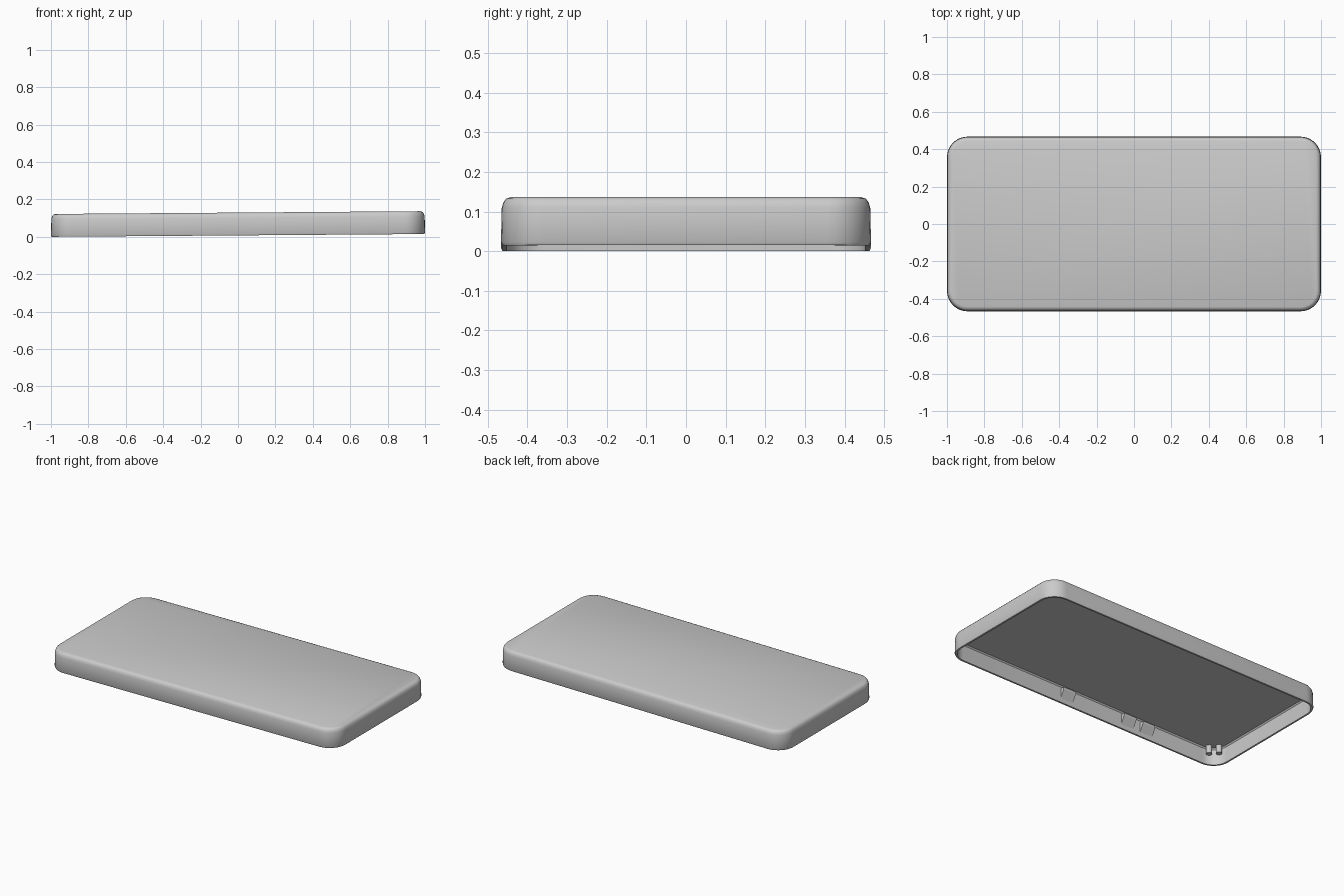
import bpy, bmesh, math

if "Cube" in bpy.data.objects:
    bpy.data.objects.remove(bpy.data.objects["Cube"])

HX, HY, H, WALL = 1.0, 0.467, 0.122, 0.015
CORNER, STEPS = 0.11, 8


def lift(x):
    # the whole cover rises gently towards +x
    return 0.0075 * (x + 1)


def ring(bm, inset, z):
    r = CORNER - inset
    cx, cy = HX - CORNER, HY - CORNER
    verts = []
    for i, (sx, sy) in enumerate([(1, 1), (-1, 1), (-1, -1), (1, -1)]):
        for k in range(STEPS + 1):
            a = math.pi / 2 * (i + k / STEPS)
            x = sx * cx + r * math.cos(a)
            verts.append(bm.verts.new((x, sy * cy + r * math.sin(a), z + lift(x))))
    return verts


def finish(bm, name):
    bmesh.ops.recalc_face_normals(bm, faces=bm.faces)
    me = bpy.data.meshes.new(name)
    bm.to_mesh(me)
    bm.free()
    ob = bpy.data.objects.new(name, me)
    bpy.context.collection.objects.link(ob)
    return ob


# hollow cover: profile (inset, z) from inner ceiling, over the rim, to the outer top
profile = [(0.022, H - WALL), (WALL, H - 0.023), (WALL, 0.0), (0.004, 0.0),
           (0.0, 0.008), (0.002, 0.095), (0.006, 0.109), (0.013, 0.118), (0.024, H)]
bm = bmesh.new()
rings = [ring(bm, *p) for p in profile]
for a, b in zip(rings, rings[1:]):
    n = len(a)
    for i in range(n):
        j = (i + 1) % n
        bm.faces.new((a[i], a[j], b[j], b[i]))
bm.faces.new(rings[0])
bm.faces.new(rings[-1])
cover = finish(bm, "cover_shell")
bpy.context.view_layer.objects.active = cover
cover.select_set(True)
bpy.ops.object.shade_smooth_by_angle(angle=math.radians(35))


# sloped clips on the inside of the front wall
def clip(name, x, width, depth):
    bm = bmesh.new()
    y = -HY + WALL - 0.004
    side = [(y, 0.02), (y + depth, 0.075), (y + depth, 0.09), (y, 0.09)]
    ends = [[bm.verts.new((x + s * width / 2, py, pz + lift(x))) for py, pz in side]
            for s in (-1, 1)]
    for i in range(4):
        j = (i + 1) % 4
        bm.faces.new((ends[0][i], ends[0][j], ends[1][j], ends[1][i]))
    for e in ends:
        bm.faces.new(e)
    return finish(bm, name)


for i, x in enumerate((0.12, -0.33, -0.47)):
    clip(f"inner_clip_{i + 1}", x, 0.09, 0.03)

# small round posts in the front left inner corner
for i, (x, y) in enumerate([(-0.955, -0.385), (-0.915, -0.425)]):
    bm = bmesh.new()
    bmesh.ops.create_cone(bm, cap_ends=True, segments=12, radius1=0.018,
                          radius2=0.018, depth=0.05)
    post = finish(bm, f"corner_post_{i + 1}")
    post.location = (x, y, 0.083)
